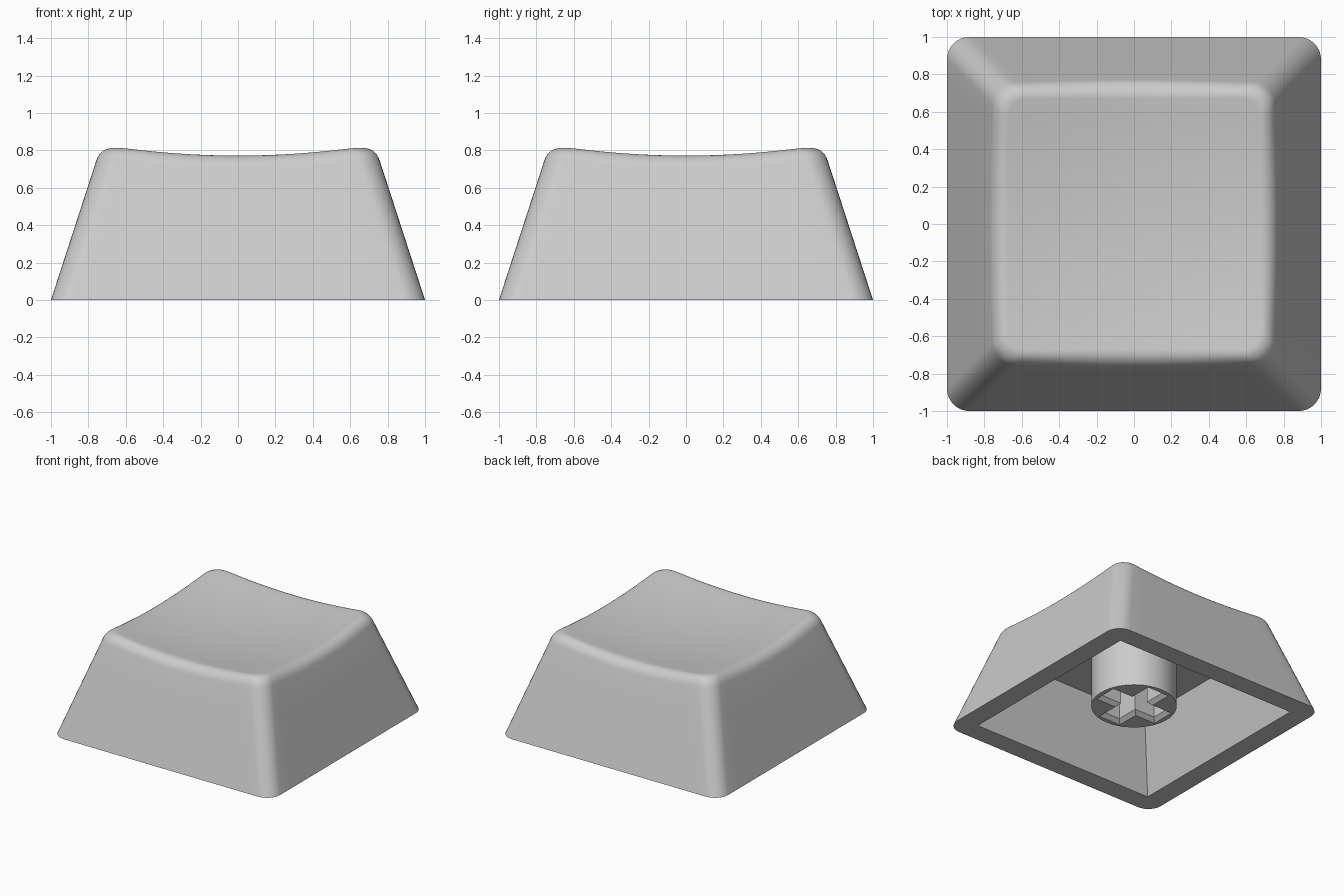
import bpy, bmesh, math
from mathutils import Vector

if "Cube" in bpy.data.objects:
    bpy.data.objects.remove(bpy.data.objects["Cube"])

TAPER = 0.325      # inward lean of the side walls
CORNER = 0.12      # plan radius of the vertical corners
FILLET = 0.075     # distance of the rounded top edge from the sharp edge
CEILING = 0.55     # height of the hollow underside
STEM_BOTTOM = 0.11

plastic = bpy.data.materials.new("light_grey_plastic")
plastic.diffuse_color = (0.6, 0.6, 0.6, 1)
plastic.use_nodes = True
plastic.node_tree.nodes["Principled BSDF"].inputs["Base Color"].default_value = plastic.diffuse_color


def rounded_square(half, radius, arc=8, straight=16):
    """Points around a square with rounded corners, counter-clockwise."""
    pts = []
    for q in range(4):
        turn = q * math.pi / 2
        c = half - radius
        quarter = []
        for i in range(straight):
            quarter.append((half, -c + 2 * c * i / straight))
        for i in range(arc):
            a = math.pi / 2 * i / arc
            quarter.append((c + radius * math.cos(a), c + radius * math.sin(a)))
        for x, y in quarter:
            pts.append((x * math.cos(turn) - y * math.sin(turn),
                        x * math.sin(turn) + y * math.cos(turn)))
    return pts


def dish(x, y):
    """Height of the scooped top."""
    return 0.723 + 0.107 * (x * x + y * y)


def side(i, z):
    x, y = rounded_square(1 - TAPER * z, CORNER)[i]
    return Vector((x, y, z))


def finish(bm, name):
    bmesh.ops.remove_doubles(bm, verts=bm.verts, dist=1e-5)
    bmesh.ops.recalc_face_normals(bm, faces=bm.faces)
    mesh = bpy.data.meshes.new(name)
    bm.to_mesh(mesh)
    bm.free()
    mesh.materials.append(plastic)
    ob = bpy.data.objects.new(name, mesh)
    bpy.context.collection.objects.link(ob)
    return ob


def smooth(ob, degrees=30):
    bpy.ops.object.select_all(action='DESELECT')
    ob.select_set(True)
    bpy.context.view_layer.objects.active = ob
    bpy.ops.object.shade_smooth_by_angle(angle=math.radians(degrees))


def loft(name, sections):
    """Closed solid through (outline, height) sections."""
    bm = bmesh.new()
    rings = [[bm.verts.new((x, y, z)) for x, y in outline] for outline, z in sections]
    bm.faces.new(rings[0])
    bm.faces.new(rings[-1])
    for low, high in zip(rings, rings[1:]):
        for i in range(len(low)):
            j = (i + 1) % len(low)
            bm.faces.new((low[i], low[j], high[j], high[i]))
    return finish(bm, name)


def cross(reach, half):
    """Outline of a plus sign."""
    pts = []
    for c, s in ((1, 0), (0, 1), (-1, 0), (0, -1)):
        pts += [(x * c - y * s, x * s + y * c)
                for x, y in ((reach, -half), (reach, half), (half, half))]
    return pts


# Cap shell: each column runs from the hollow, over the rim, up the side,
# around the rounded edge and across the dish towards the centre
count = len(rounded_square(1, CORNER))
inner_low = rounded_square(0.835, 0)
inner_high = rounded_square(0.66, 0)
columns = []
for i in range(count):
    z = 0.78
    for _ in range(8):
        p = side(i, z)
        z = dish(p.x, p.y)
    edge = side(i, z)
    below = side(i, z - FILLET)
    k = 1 - FILLET / math.hypot(edge.x, edge.y)
    within = Vector((edge.x * k, edge.y * k, dish(edge.x * k, edge.y * k)))
    col = [Vector((*inner_high[i], CEILING)), Vector((*inner_low[i], 0))]
    col += [side(i, (z - FILLET) * s / 4) for s in range(4)]
    weight = math.sin((below - edge).angle(within - edge) / 2)   # circular arc
    for s in range(9):
        t = s / 8
        a, b, c = (1 - t) ** 2, 2 * t * (1 - t) * weight, t * t
        col.append((below * a + edge * b + within * c) / (a + b + c))
    for s in range(1, 10):
        f = 1 - s / 10
        x, y = within.x * f, within.y * f
        col.append(Vector((x, y, dish(x, y))))
    columns.append(col)

bm = bmesh.new()
grid = [[bm.verts.new(p) for p in col] for col in columns]
centre = bm.verts.new((0, 0, dish(0, 0)))
roof = bm.verts.new((0, 0, CEILING))
for i in range(count):
    a, b = grid[i], grid[(i + 1) % count]
    for r in range(len(a) - 1):
        bm.faces.new((a[r], b[r], b[r + 1], a[r + 1]))
    bm.faces.new((a[-1], b[-1], centre))
    bm.faces.new((b[0], a[0], roof))
smooth(finish(bm, "cap_shell"))

# Round mounting stem with a cross-shaped socket, chamfered at its mouth
circle = [(0.322 * math.cos(math.tau * i / 64), 0.322 * math.sin(math.tau * i / 64))
          for i in range(64)]
stem = loft("mounting_stem", [(circle, STEM_BOTTOM), (circle, CEILING + 0.01)])
mouth, socket = cross(0.285, 0.1), cross(0.255, 0.07)
cutter = loft("socket_cutter", [(mouth, STEM_BOTTOM - 0.1), (mouth, STEM_BOTTOM),
                                (socket, STEM_BOTTOM + 0.03), (socket, CEILING + 0.1)])
cutter.hide_render = True
cutter.hide_set(True)

smooth(stem)
cut = stem.modifiers.new("socket", 'BOOLEAN')
cut.operation = 'DIFFERENCE'
cut.solver = 'EXACT'
cut.object = cutter
